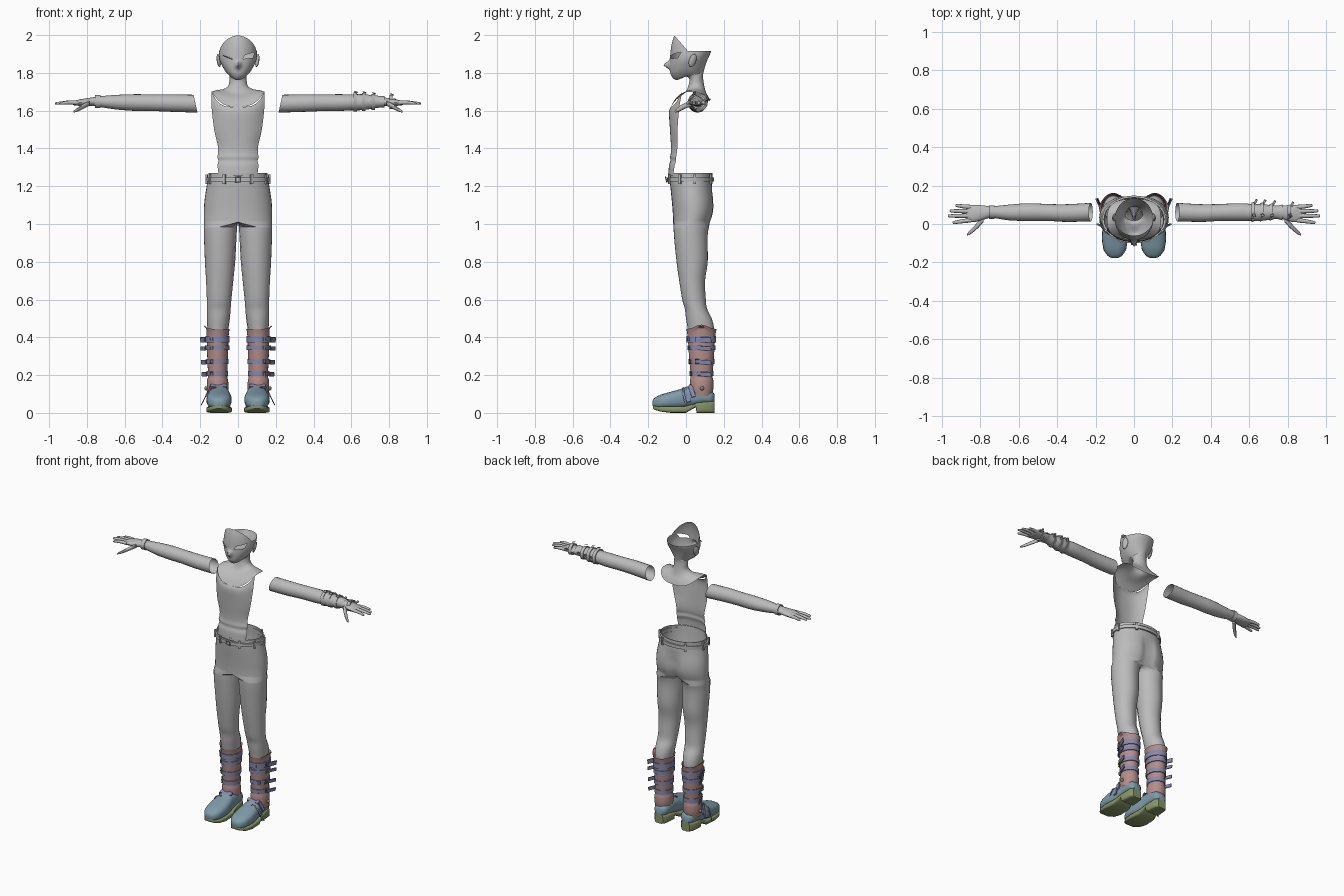
import bpy, bmesh
from math import sin, cos, pi, radians, exp
from mathutils import Vector, Matrix, Euler

if "Cube" in bpy.data.objects:
    bpy.data.objects.remove(bpy.data.objects["Cube"])


def material(name, r, g, b):
    m = bpy.data.materials.new(name)
    m.use_nodes = True
    m.diffuse_color = (r, g, b, 1)
    m.node_tree.nodes["Principled BSDF"].inputs["Base Color"].default_value = (r, g, b, 1)
    return m


GREY = material("grey", .5, .5, .5)
PINK = material("dusty pink", .45, .27, .26)
BLUE = material("slate blue", .21, .33, .40)
GREEN = material("moss green", .24, .30, .14)
PURPLE = material("muted purple", .24, .25, .42)
OLIVE = material("olive metal", .25, .26, .11)


def finish(ob, name, mat, mirror=False):
    ob.name = name
    ob.data.transform(ob.matrix_basis)
    ob.matrix_basis = Matrix()
    ob.data.materials.clear()
    ob.data.materials.append(mat)
    bpy.ops.object.select_all(action='DESELECT')
    ob.select_set(True)
    bpy.context.view_layer.objects.active = ob
    bpy.ops.object.shade_smooth_by_angle(angle=radians(40))
    if mirror:
        mod = ob.modifiers.new("mirror", 'MIRROR')
        mod.merge_threshold = .0005
    return ob


def from_bmesh(bm, name, mat, mirror=False):
    bmesh.ops.recalc_face_normals(bm, faces=bm.faces[:])
    me = bpy.data.meshes.new(name)
    bm.to_mesh(me)
    bm.free()
    ob = bpy.data.objects.new(name, me)
    bpy.context.collection.objects.link(ob)
    return finish(ob, name, mat, mirror)


def smooth(rows, n=4):
    """Spline interpolation between rows of numbers."""
    out = []
    for i in range(len(rows) - 1):
        a, b, c, d = (rows[max(0, min(len(rows) - 1, i + k))] for k in (-1, 0, 1, 2))
        for j in range(n):
            t = j / n
            out.append([q + .5 * t * (r - p + t * (2*p - 5*q + 4*r - s + t * (3*(q - r) + s - p)))
                        for p, q, r, s in zip(a, b, c, d)])
    return out + [list(rows[-1])]


def skin(rings, closed=True, caps=False, bm=None):
    bm = bm or bmesh.new()
    vs = [[bm.verts.new(p) for p in r] for r in rings]
    n = len(rings[0])
    for a, b in zip(vs, vs[1:]):
        for i in range(n if closed else n - 1):
            j = (i + 1) % n
            bm.faces.new((a[i], a[j], b[j], b[i]))
    if caps:
        bm.faces.new(vs[0])
        bm.faces.new(vs[-1])
    return bm


def power(v, p):
    return (1 if v >= 0 else -1) * abs(v) ** p


def angles(n):
    return [2 * pi * i / n for i in range(n)]


def limb(name, rows, mat=GREY, mirror=True, caps=True, n=20, sub=4):
    """Tube along x; rows are x, y, z, y radius, z radius."""
    rings = [[Vector((x, y + ry * cos(a), z + rz * sin(a))) for a in angles(n)]
             for x, y, z, ry, rz in (smooth(rows, sub) if sub else rows)]
    return from_bmesh(skin(rings, caps=caps), name, mat, mirror)


def box(name, loc, size, mat, rot=(0, 0, 0), mirror=True):
    bpy.ops.mesh.primitive_cube_add(size=1, location=loc, rotation=rot)
    bpy.context.object.scale = size
    return finish(bpy.context.object, name, mat, mirror)


def buckle(name, loc, size, mat, rot, mirror=True):
    bpy.ops.mesh.primitive_torus_add(major_segments=4, minor_segments=6, major_radius=.7, minor_radius=.12)
    ob = bpy.context.object
    ob.matrix_basis = (Matrix.Translation(loc) @ Euler(rot).to_matrix().to_4x4()
                       @ Matrix.Diagonal((*size, 1)) @ Matrix.Rotation(pi / 4, 4, 'Z'))
    return finish(ob, name, mat, mirror)


def hoop(name, z, h, cx, rx, yf, yb, t, mat, mirror=False):
    """Flat strap around the z axis."""
    rings = []
    for dz, o in ((-h, 0), (-h, t), (h, t), (h, 0)):
        rings.append([(cx + (rx + o) * sin(a), (yf + yb) / 2 - ((yb - yf) / 2 + o) * cos(a), z + dz)
                      for a in angles(40)])
    return from_bmesh(skin(rings), name, mat, mirror)


def carve(bm, planes, front_only, keep_rule):
    for co, no in planes:
        geo = [f for f in bm.faces if not front_only or (f.calc_center_median().y < 0 and f.calc_center_median().z > 1.83)]
        geo += list({e for f in geo for e in f.edges}) + list({v for f in geo for v in f.verts})
        bmesh.ops.bisect_plane(bm, geom=geo, plane_co=co, plane_no=no, dist=1e-6)
    gone = [f for f in bm.faces if not keep_rule(f.calc_center_median())]
    bmesh.ops.delete(bm, geom=gone, context='FACES')


# Shoulders, neck and face: half width, front y, back y, front z, side z, back z, squareness
rows = [(.14, -.08, .13, 1.62, 1.70, 1.645, .7), (.115, -.05, .12, 1.66, 1.708, 1.67, .8),
        (.075, -.005, .105, 1.695, 1.715, 1.70, .95), (.05, .012, .095, 1.73, 1.735, 1.74, 1),
        (.046, .018, .09, 1.765, 1.77, 1.78, 1), (.047, 0, .092, 1.78, 1.79, 1.80, 1),
        (.05, -.05, .095, 1.762, 1.79, 1.81, 1), (.068, -.078, .1, 1.785, 1.81, 1.83, 1),
        (.085, -.085, .108, 1.82, 1.84, 1.855, 1), (.097, -.085, .118, 1.86, 1.87, 1.88, 1),
        (.1, -.083, .132, 1.9, 1.9, 1.91, 1), (.097, -.078, .14, 1.94, 1.94, 1.94, 1),
        (.088, -.07, .14, 1.975, 1.975, 1.975, 1), (.07, -.06, .13, 2.0, 2.0, 2.0, 1),
        (.05, -.045, .1, 2.01, 2.01, 2.01, 1)]
rings = []
for w, yf, yb, zf, zs, zb, p in smooth(rows):
    ring = []
    for a in angles(64):
        c, s = cos(a), sin(a)
        x, y = w * power(s, p), (yf + yb) / 2 - (yb - yf) / 2 * power(c, p)
        z = zs + ((zf if c > 0 else zb) - zs) * c * c
        if y < 0 and z > 1.8:
            y -= .034 * exp(-(x / .013) ** 2 - ((z - 1.842) / .017) ** 2)
        ring.append((x, y, z))
    rings.append(ring)
bm = skin(rings)
hairline = [((0, -.063, 2), (0, .09, .078)), ((0, 0, 1.915), (0, 0, 1))]
carve(bm, hairline, False, lambda c: any((c - Vector(o)).dot(Vector(n)) < 0 for o, n in hairline))
lids = [((.055, 0, 1.9), (-.3, 0, 1)), ((.055, 0, 1.877), (.1, 0, -1)),
        ((.03, 0, 1.88), (-1, 0, .5)), ((.082, 0, 1.89), (1, 0, -.3))]
carve(bm, lids, True, lambda c: c.y > 0 or c.z < 1.83
      or any((c - Vector(o)).dot(Vector(n)) > 0 for o, n in lids))
from_bmesh(bm, "face_and_neck", GREY)
limb("closed_eyelid", [(-.08, -.05, 1.892, .003, .002), (-.06, -.07, 1.885, .004, .003),
                       (-.03, -.083, 1.874, .004, .003)], mirror=False, n=8)
bpy.ops.mesh.primitive_uv_sphere_add(segments=16, ring_count=10, radius=1, location=(.102, .035, 1.865),
                                     rotation=(radians(-15), radians(12), radians(20)))
bpy.context.object.scale = (.009, .02, .036)
finish(bpy.context.object, "ear", GREY, True)

# Torso front panel: z, half width, front y, depth, top edge rise
rows = [(1.62, .14, -.08, .06, .08), (1.59, .14, -.09, .055, .03), (1.5, .126, -.085, .04, 0),
        (1.42, .108, -.08, .035, 0), (1.38, .105, -.08, .032, 0), (1.355, .109, -.084, .032, 0),
        (1.335, .104, -.083, .03, 0), (1.31, .108, -.09, .03, 0), (1.27, .104, -.093, .027, 0)]
rings = [[(w * t, yf + d * abs(t) ** 2.6, z + rise * t ** 4) for t in [i / 12 - 1 for i in range(25)]]
         for z, w, yf, d, rise in smooth(rows)]
from_bmesh(skin(rings, closed=False), "torso_front", GREY)

# Trousers: hips as a half shell, then a closed leg, mirrored
outer = [pi * i / 16 for i in range(17)]
inner = [pi + pi * i / 8 for i in range(1, 8)]
hips = [(1.27, .153, -.088, .135), (1.2, .166, -.083, .138), (1.12, .178, -.075, .148),
        (1.06, .181, -.07, .146), (1.01, .181, -.068, .13)]
legs = [(.985, .093, .088, -.066, .122), (.93, .094, .086, -.063, .114), (.8, .095, .08, -.05, .115),
        (.7, .097, .072, -.036, .101), (.6, .1, .065, -.02, .105), (.55, .102, .063, -.006, .112),
        (.5, .104, .061, 0, .136), (.45, .106, .056, .008, .148), (.4, .107, .05, .015, .145)]
bm = bmesh.new()
shell, tubes = [], []
for z, w, yf, yb in smooth(hips):
    ring = []
    for a in outer:
        x, y = w * max(0, sin(a)) ** .9, (yf + yb) / 2 - (yb - yf) / 2 * cos(a)
        if y > 0 and z < 1.2:
            y -= .03 * exp(-(x / .025) ** 2) * min(1, (1.2 - z) / .08)
        ring.append((0 if a in (0, pi) else x, y, z))
    shell.append(ring)
skin(shell, closed=False, bm=bm)
y0, y1 = shell[-1][0][1], shell[-1][-1][1]
tubes.append(shell[-1] + [(0, (y0 + y1) / 2 - (y1 - y0) / 2 * cos(a), 1.01) for a in inner])
for z, cx, r, yf, yb in smooth(legs):
    tubes.append([(cx + r * sin(a), (yf + yb) / 2 - (yb - yf) / 2 * cos(a), z) for a in outer + inner])
skin(tubes, bm=bm)
bmesh.ops.remove_doubles(bm, verts=bm.verts[:], dist=.0003)
from_bmesh(bm, "trousers", GREY, True)

# Belt with loops and buckle
hoop("waistband", 1.262, .008, 0, .152, -.09, .135, .005, GREY)
hoop("belt", 1.236, .011, 0, .158, -.09, .138, .01, GREY)
for a in (.45, 1.1, 1.75, 2.6):
    box("belt_loop", (.168 * sin(a), .024 - .125 * cos(a), 1.238), (.014, .01, .05), GREY, (0, 0, a))
buckle("belt_buckle", (0, -.105, 1.236), (.034, .02, .02), GREY, (pi / 2, 0, 0), False)

# Arms and hands
arm = limb("arm", [(.225, .062, 1.637, .048, .047), (.35, .057, 1.64, .046, .046), (.45, .06, 1.642, .044, .044),
                   (.55, .062, 1.643, .046, .044), (.65, .06, 1.645, .041, .038), (.74, .062, 1.648, .03, .027),
                   (.78, .06, 1.647, .036, .022), (.83, .055, 1.643, .045, .018), (.865, .055, 1.64, .042, .012),
                   (.875, .055, 1.64, .034, .008)])
bm = bmesh.new()
bm.from_mesh(arm.data)
bmesh.ops.delete(bm, geom=[f for f in bm.faces if len(f.verts) > 4 and f.calc_center_median().x < .3], context='FACES_ONLY')
for v in bm.verts:
    if v.co.x < .23:
        v.co.x += .22 * (v.co.z - 1.637)
bm.to_mesh(arm.data)
bm.free()
for y, tip, ty in ((.02, .945, .008), (.043, .97, .042), (.066, .96, .068), (.088, .93, .096)):
    limb("finger", [(.85, y, 1.642, .012, .011), ((.85 + tip) / 2, (y + ty) / 2, 1.643, .0105, .01),
                    (tip - .008, ty, 1.638, .008, .007), (tip, ty, 1.637, .003, .003)], n=10)
limb("thumb", [(.785, .03, 1.64, .022, .014), (.82, -.012, 1.622, .016, .013),
               (.85, -.04, 1.605, .012, .01), (.87, -.055, 1.595, .005, .005)], n=12)


def cuff(name, x, half, y, z, r, t, lean=0):
    limb(name, [(x - half, y, z, r, r), (x - half, y, z, r + t, r + t),
                (x + half, y + lean, z, r + t, r + t), (x + half, y + lean, z, r, r)],
         mirror=False, caps=False, sub=0)


cuff("right_wristband", -.742, .014, .062, 1.648, .029, .006)
for x, r in ((.62, .041), (.665, .039), (.715, .034), (.81, .028)):
    cuff("left_arm_strap", x, .009, .06, 1.646, r, .009, .006)
    buckle("left_arm_buckle", (x + .005, .045, 1.65 + r + .008), (.017, .014, .015), GREY, (.3, .2, .2), False)
    box("left_strap_tail", (x + .012, .06 + r + .012, 1.655), (.012, .035, .008), GREY, (.4, 0, -.5), False)
limb("left_sleeve_cuff", [(.59, .061, 1.644, .044, .042), (.66, .06, 1.645, .044, .042),
                          (.74, .061, 1.647, .035, .032), (.775, .06, 1.647, .042, .03)], mirror=False, caps=False)


# Boots
def shaft(z):
    t = (z - .2) / .25
    return .108, .05 + .01 * t, .025 - .02 * t, .14 + .018 * t


rings = []
for z, grow in smooth([(.09, .006), (.13, .01), (.17, .007), (.2, .001), (.3, .001), (.4, 0), (.445, .004)]):
    cx, rx, yf, yb = shaft(z)
    rings.append([(cx + (rx + grow) * sin(a) + (.01 * max(0, sin(a)) ** 6 if z > .43 else 0),
                   (yf + yb) / 2 - ((yb - yf) / 2 + grow) * cos(a),
                   z + (.022 * max(0, sin(a)) ** 6 if z > .41 else 0)) for a in angles(40)])
from_bmesh(skin(rings), "boot_shaft", PINK, True)

for i, (z, h) in enumerate(((.39, .018), (.345, .013), (.272, .014), (.208, .014))):
    cx, rx, yf, yb = shaft(z)
    hoop("boot_strap", z, h, cx, rx, yf, yb, .006, PURPLE, True)
    side = cx + rx + .008
    buckle("strap_buckle", (side, .06 + .012 * (i % 2), z), (.022, .02, .016), OLIVE, (pi / 2, 0, pi / 2))
    buckle("front_buckle", (cx + .033, yf + .002, z), (.017, .017, .016), OLIVE, (pi / 2, 0, .6))
    box("strap_tail", (side + .012, .105, z - .004), (.006, .06, h * 1.6), PURPLE, (0, .1, -.4))


def sole_loft(name, rows, mat, p, sub):
    """Loft along y; rows are y, half width, top z, bottom z."""
    rings = [[(.1 + w * power(cos(a), p), y, (zt + zb) / 2 + (zt - zb) / 2 * power(sin(a), p)) for a in angles(28)]
             for y, w, zt, zb in (smooth(rows, sub) if sub else rows)]
    from_bmesh(skin(rings, caps=True), name, mat, True)


sole_loft("shoe_upper", [(-.177, .012, .062, .04), (-.168, .034, .078, .026), (-.135, .057, .096, .022),
                         (-.08, .066, .112, .022), (-.03, .063, .126, .022), (.02, .055, .142, .03),
                         (.08, .052, .135, .045), (.13, .045, .12, .05), (.15, .025, .1, .055)], BLUE, .75, 4)
sole_loft("shoe_sole", [(-.176, .018, .042, .024), (-.165, .038, .038, .016), (-.135, .059, .034, .007),
                        (-.08, .068, .034, 0), (0, .063, .036, 0), (.03, .056, .045, .018), (.052, .053, .05, .03),
                        (.056, .053, .055, 0), (.13, .047, .062, 0), (.15, .03, .062, 0)], GREEN, .4, 0)

# Instep strap, ankle rivet and loose lace ends
for y, z in ((-.005, .115), (.02, .142)):
    box("instep_strap", (.102, y, z), (.085, .022, .01), PURPLE, (.6, 0, 0))
    box("instep_strap_side", (.155, y + .012, z - .03), (.008, .022, .06), PURPLE, (.3, -.35, 0))
buckle("instep_buckle", (.125, -.02, .125), (.022, .02, .02), OLIVE, (.7, .3, 0))
limb("lace_end", [(.13, -.01, .128, .005, .005), (.16, -.015, .11, .006, .005),
                  (.18, -.005, .07, .006, .006), (.196, 0, .04, .004, .004)], PURPLE, n=8)
bpy.ops.mesh.primitive_uv_sphere_add(segments=12, ring_count=8, radius=.011, location=(.167, .085, .13))
finish(bpy.context.object, "ankle_rivet", OLIVE, True)
